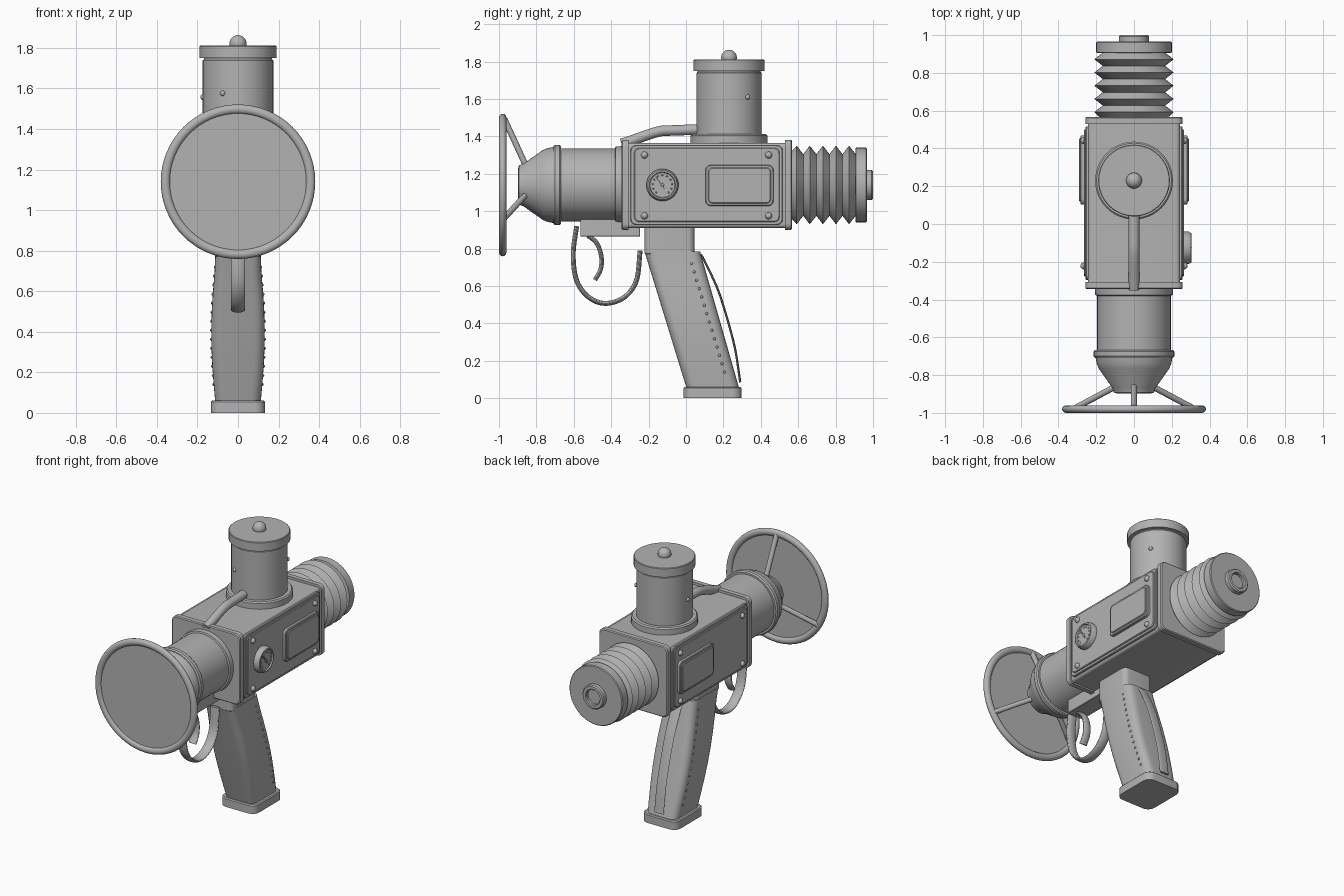
import bpy, bmesh, math
from mathutils import Vector

cube = bpy.data.objects.get("Cube")
if cube:
    bpy.data.objects.remove(cube, do_unlink=True)

grey = bpy.data.materials.new("plain grey")
grey.use_nodes = True
GREY = (0.45, 0.45, 0.45, 1)
grey.diffuse_color = GREY
grey.node_tree.nodes["Principled BSDF"].inputs["Base Color"].default_value = GREY

AXIS_Z = 1.14   # height of the barrel axis
TOWER_Y = 0.23  # centre of the upright canister


def skin(name, rings, loop=False):
    """Join equal rings of points into a solid, with sharp edges kept."""
    bm = bmesh.new()
    rows = [[bm.verts.new(p) for p in ring] for ring in rings]
    n = len(rows[0])
    pairs = list(zip(rows, rows[1:])) + ([(rows[-1], rows[0])] if loop else [])
    for a, b in pairs:
        for i in range(n):
            j = (i + 1) % n
            bm.faces.new((a[i], a[j], b[j], b[i]))
    if not loop:
        bm.faces.new(rows[0])
        bm.faces.new(rows[-1])
    bmesh.ops.recalc_face_normals(bm, faces=bm.faces)
    mesh = bpy.data.meshes.new(name)
    bm.to_mesh(mesh)
    bm.free()
    mesh.materials.append(grey)
    mesh.polygons.foreach_set("use_smooth", [True] * len(mesh.polygons))
    mesh.set_sharp_from_angle(angle=math.radians(32))
    obj = bpy.data.objects.new(name, mesh)
    bpy.context.collection.objects.link(obj)
    return obj


def place(axis, a, u, v):
    return Vector({"X": (a, u, v), "Y": (u, a, v), "Z": (u, v, a)}[axis])


def turned(name, axis, centre, profile, seg=48, loop=False):
    """Lathe a profile of (position along axis, radius)."""
    turn = [math.tau * i / seg for i in range(seg)]
    return skin(name, [[place(axis, a, centre[0] + r * math.cos(t), centre[1] + r * math.sin(t))
                        for t in turn] for a, r in profile], loop)


def outline(u0, u1, v0, v1, corner, steps=5):
    """Rounded rectangle."""
    pts = []
    for k, (u, v) in enumerate(((u1 - corner, v1 - corner), (u0 + corner, v1 - corner),
                                (u0 + corner, v0 + corner), (u1 - corner, v0 + corner))):
        for s in range(steps + 1):
            t = math.pi / 2 * (k + s / steps)
            pts.append((u + corner * math.cos(t), v + corner * math.sin(t)))
    return pts


def slab(name, axis, a0, a1, rect, corner, edge=0.004):
    """Rounded plate whose far edge (a1) is chamfered."""
    u0, u1, v0, v1 = rect
    step = math.copysign(edge, a1 - a0)
    small = (u0 + edge, u1 - edge, v0 + edge, v1 - edge)
    return skin(name, [[place(axis, a, u, v) for u, v in outline(*r, corner)]
                       for a, r in ((a0, rect), (a1 - step, rect), (a1, small))])


def smooth_path(pts, steps=8):
    p = [Vector(q) for q in pts]
    p = [2 * p[0] - p[1]] + p + [2 * p[-1] - p[-2]]
    out = []
    for a, b, c, d in zip(p, p[1:], p[2:], p[3:]):
        for s in range(steps):
            t = s / steps
            out.append(0.5 * (2 * b + (c - a) * t + (2 * a - 5 * b + 4 * c - d) * t * t
                              + (3 * b - a - 3 * c + d) * t ** 3))
    return out + [p[-2]]


def sweep(name, pts, half_width, half_thick, seg=16):
    """Oval bar along a path in the middle plane; points are (y, z)."""
    path = smooth_path(pts)
    rings = []
    for i, p in enumerate(path):
        d = (path[min(i + 1, len(path) - 1)] - path[max(i - 1, 0)]).normalized()
        n = Vector((-d.y, d.x))
        ring = []
        for k in range(seg):
            t = math.tau * k / seg
            q = p + n * half_thick * math.sin(t)
            ring.append((half_width * math.cos(t), q.x, q.y))
        rings.append(ring)
    return skin(name, rings)


def rod(name, start, end, radius, seg=12):
    start, end = Vector(start), Vector(end)
    turn = (end - start).to_track_quat("Z", "Y")
    ring = [turn @ Vector((radius * math.cos(math.tau * i / seg), radius * math.sin(math.tau * i / seg), 0))
            for i in range(seg)]
    return skin(name, [[p + q for q in ring] for p in (start, end)])


def dome(name, base, direction, radius, height, seg=12):
    """Low round-headed stud."""
    turn = Vector(direction).to_track_quat("Z", "Y")
    rings = []
    for k in range(6):
        t = math.pi / 2 * k / 5.3
        rings.append([Vector(base) + turn @ Vector((radius * math.cos(t) * math.cos(math.tau * i / seg),
                                                    radius * math.cos(t) * math.sin(math.tau * i / seg),
                                                    height * math.sin(t))) for i in range(seg)])
    return skin(name, rings)


# Front dish, rim and three struts
mid = (0, AXIS_Z)
turned("dish_plate", "Y", mid, [(-0.986, 0.35), (-0.974, 0.35)], 64)
turned("dish_rim", "Y", mid, [(-0.98 + 0.02 * math.sin(math.tau * k / 14),
                               0.358 + 0.023 * math.cos(math.tau * k / 14)) for k in range(14)], 64, True)
for k, deg in enumerate((90, 210, 330)):
    c, s = math.cos(math.radians(deg)), math.sin(math.radians(deg))
    rod(f"dish_strut_{k + 1}", (0.09 * c, -0.85, AXIS_Z + 0.09 * s), (0.355 * c, -0.972, AXIS_Z + 0.355 * s), 0.016)

# Barrel with nose and collars
turned("barrel", "Y", mid, [(-0.897, 0.09), (-0.893, 0.106), (-0.87, 0.113), (-0.765, 0.187), (-0.74, 0.197),
                            (-0.709, 0.203), (-0.709, 0.195), (-0.33, 0.195)])
turned("barrel_band", "Y", mid, [(-0.709, 0.19), (-0.709, 0.207), (-0.7, 0.214), (-0.676, 0.214),
                                 (-0.667, 0.207), (-0.667, 0.19)])
turned("barrel_collar", "Y", mid, [(-0.382, 0.19), (-0.376, 0.205), (-0.34, 0.208)])

# Main housing with end flanges
slab("housing", "Y", -0.32, 0.545, (-0.243, 0.243, 0.91, 1.365), 0.02)
slab("front_flange", "Y", -0.307, -0.345, (-0.257, 0.257, 0.9, 1.381), 0.035, 0.006)
slab("rear_flange", "Y", 0.53, 0.567, (-0.257, 0.257, 0.9, 1.381), 0.035, 0.006)

# Side plates, raised panels and screws on both sides
for side, s in (("left", 1), ("right", -1)):
    slab(f"{side}_plate", "X", s * 0.235, s * 0.256, (-0.297, 0.517, 0.926, 1.354), 0.03)
    slab(f"{side}_plate_face", "X", s * 0.25, s * 0.265, (-0.277, 0.5, 0.943, 1.338), 0.025)
    slab(f"{side}_panel", "X", s * 0.26, s * 0.284, (0.104, 0.468, 1.028, 1.247), 0.028)
    slab(f"{side}_panel_face", "X", s * 0.28, s * 0.291, (0.118, 0.454, 1.042, 1.233), 0.022)
    for y in (-0.222, 0.442):
        for z in (0.975, 1.3):
            dome(f"{side}_screw", (s * 0.264, y, z), (s, 0, 0), 0.019, 0.02)

# Dial gauge on the left side
GAUGE_Y = -0.126
turned("gauge_body", "X", (GAUGE_Y, AXIS_Z), [(0.255, 0.086), (0.288, 0.086), (0.303, 0.078), (0.305, 0.07),
                                              (0.297, 0.066)], 40)
for k in range(11):
    t = math.radians(-50 + 28 * k)
    dome("gauge_mark", (0.296, GAUGE_Y + 0.052 * math.cos(t), AXIS_Z + 0.052 * math.sin(t)), (1, 0, 0), 0.005, 0.006, 8)
rod("gauge_needle", (0.3, GAUGE_Y + 0.012, AXIS_Z - 0.022), (0.3, GAUGE_Y - 0.036, AXIS_Z + 0.046), 0.005, 6)
dome("gauge_hub", (0.297, GAUGE_Y, AXIS_Z), (1, 0, 0), 0.01, 0.009)

# Rear bellows, end cap and ring-shaped nub
folds = [(0.555, 0.17)]
for k in range(5):
    folds += [(0.592 + 0.07 * k, 0.21), (0.627 + 0.07 * k, 0.165)]
turned("bellows", "Y", mid, folds)
turned("bellows_cap", "Y", mid, [(0.905, 0.19), (0.908, 0.2), (0.962, 0.2), (0.967, 0.195)])
turned("rear_nub", "Y", mid, [(0.96, 0.08), (0.993, 0.08), (1.0, 0.073), (1.0, 0.055), (0.994, 0.05), (0.978, 0.05)], 40)

# Upright canister
top = (0, TOWER_Y)
turned("canister_base", "Z", top, [(1.35, 0.206), (1.404, 0.206), (1.412, 0.198)])
turned("canister", "Z", top, [(1.4, 0.174), (1.738, 0.174), (1.745, 0.168), (1.76, 0.168)])
turned("canister_cap", "Z", top, [(1.75, 0.19), (1.807, 0.19), (1.811, 0.186)])
turned("canister_knob", "Z", top, [(1.821 + 0.042 * math.sin(t / 10), 0.042 * math.cos(t / 10))
                                   for t in range(-8, 16)], 24)
for deg, z in ((35, 1.61), (244, 1.576), (180, 1.557)):
    c, s = math.cos(math.radians(deg)), math.sin(math.radians(deg))
    dome("canister_stud", (0.172 * c, TOWER_Y + 0.172 * s, z), (c, s, 0), 0.014, 0.014)

# Feed pipe along the top
sweep("feed_pipe", [(-0.345, 1.36), (-0.29, 1.378), (-0.15, 1.425), (-0.06, 1.432), (0.08, 1.437)], 0.029, 0.028)

# Trigger group
slab("trigger_mount", "Z", 0.96, 0.864, (-0.06, 0.06, -0.565, -0.245), 0.01)
sweep("trigger_guard", [(-0.585, 0.92), (-0.603, 0.77), (-0.585, 0.63), (-0.52, 0.54), (-0.43, 0.507),
                        (-0.33, 0.54), (-0.265, 0.63), (-0.245, 0.79)], 0.034, 0.013)
sweep("trigger", [(-0.525, 0.87), (-0.478, 0.83), (-0.453, 0.76), (-0.456, 0.69), (-0.487, 0.632)], 0.028, 0.012)

# Grip, neck and foot
slab("grip_neck", "Z", 0.92, 0.77, (-0.11, 0.11, -0.222, 0.045), 0.035)
rings = []
for k in range(9):
    f = k / 8
    z = 0.05 + 0.735 * f
    half = 0.112 + 0.02 * math.sin(math.pi * min(1, f * 1.08))
    rings.append([(x, y, z) for x, y in outline(-half, half, 0.004 - 0.226 * f, 0.285 - 0.21 * f, 0.05)])
skin("grip", rings)
slab("grip_foot", "Z", 0, 0.06, (-0.133, 0.133, -0.013, 0.297), 0.05, 0.006)
sweep("grip_strap", [(0.08, 0.77), (0.14, 0.65), (0.19, 0.525), (0.258, 0.284), (0.29, 0.085)], 0.035, 0.006)

# Studs down both sides of the grip
for s in (1, -1):
    for k in range(14):
        f = k / 13
        z = 0.72 - 0.58 * f
        half = 0.112 + 0.02 * math.sin(math.pi * min(1, (z - 0.05) / 0.735 * 1.08))
        dome("grip_stud", (s * (half - 0.002), 0.03 + 0.176 * f, z), (s, 0, 0), 0.008, 0.008, 8)
